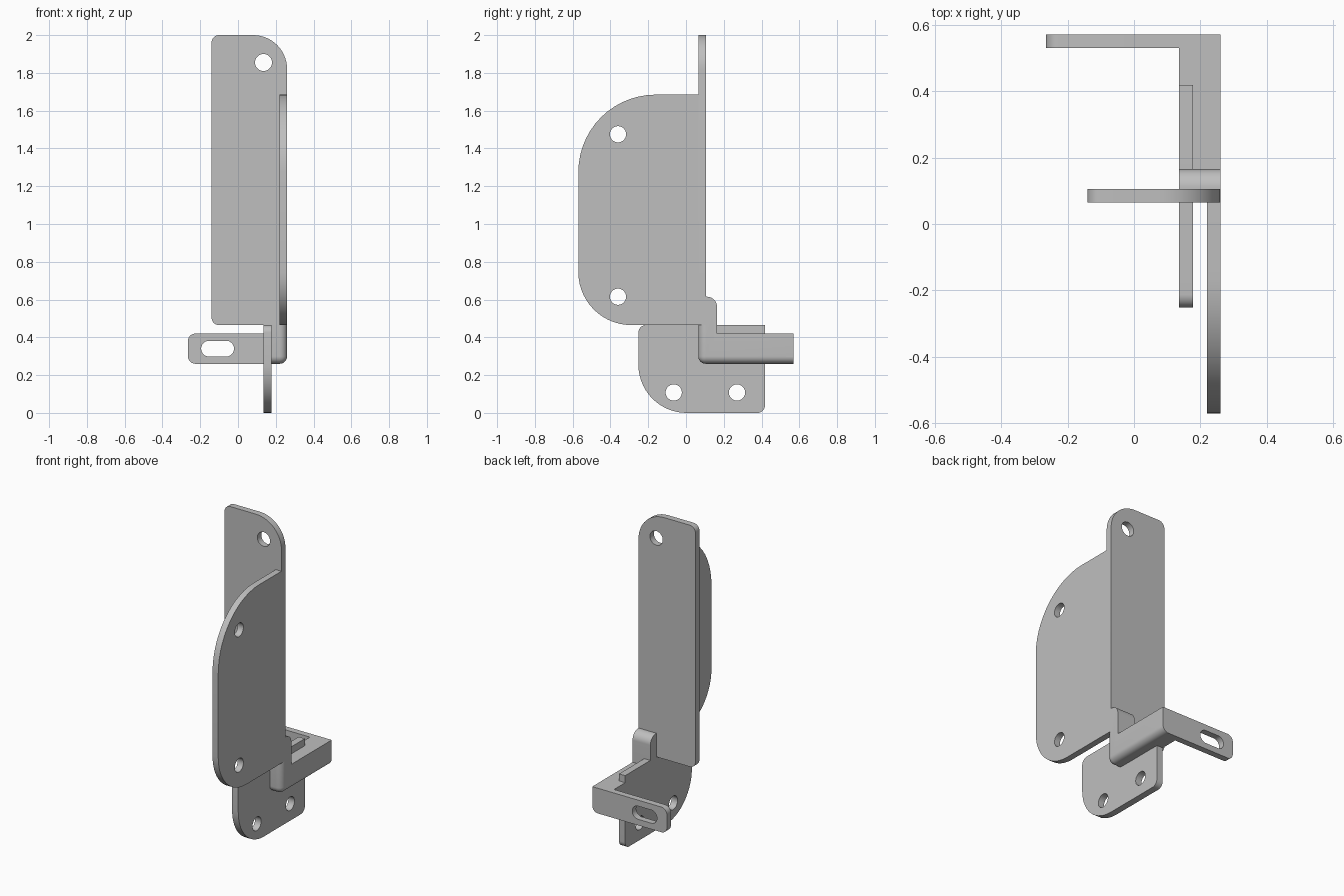
import bpy
import bmesh
from math import cos, sin, pi
from mathutils import Vector

cube = bpy.data.objects.get("Cube")
if cube:
    bpy.data.objects.remove(cube, do_unlink=True)

steel = bpy.data.materials.new("grey steel")
steel.use_nodes = True
GREY = (0.52, 0.52, 0.52, 1)
steel.diffuse_color = GREY
steel.node_tree.nodes["Principled BSDF"].inputs["Base Color"].default_value = GREY


def rounded(corners, steps=14):
    """Outline from right-angled corners given as (u, v, radius)."""
    pts = []
    for i, (u, v, r) in enumerate(corners):
        p = Vector((u, v))
        if r == 0:
            pts.append(p)
            continue
        a = (Vector(corners[i - 1][:2]) - p).normalized() * r
        b = (Vector(corners[(i + 1) % len(corners)][:2]) - p).normalized() * r
        for k in range(steps + 1):
            t = pi / 2 * k / steps
            pts.append(p + a + b - b * cos(t) - a * sin(t))
    return pts


def rect(u0, u1, v0, v1, r):
    """Rectangle; radii start at low-u low-v and run anticlockwise."""
    uv = ((u0, v0), (u1, v0), (u1, v1), (u0, v1))
    return rounded([(*p, q) for p, q in zip(uv, r)])


def hole(u, v, r=0.043, half_length=0.0, n=32):
    """Round hole, or a slot when half_length is set."""
    pts = []
    for k in range(n):
        t = 2 * pi * (k + 0.5) / n
        shift = half_length if cos(t) > 0 else -half_length
        pts.append(Vector((u + shift + r * cos(t), v + r * sin(t))))
    return pts


def plate(name, axis, lo, hi, outline, holes=(), soften=None):
    """Extrude an outline with holes along x or y from lo to hi."""
    bm = bmesh.new()
    edges = []
    for loop in (outline, *holes):
        vs = [bm.verts.new((lo, p.x, p.y) if axis == "x" else (p.x, lo, p.y)) for p in loop]
        edges += [bm.edges.new((vs[i - 1], vs[i])) for i in range(len(vs))]
    if holes:
        bmesh.ops.triangle_fill(bm, use_beauty=True, edges=edges)
    else:
        bm.faces.new(vs)
    res = bmesh.ops.extrude_face_region(bm, geom=bm.faces[:])
    move = Vector((hi - lo, 0, 0)) if axis == "x" else Vector((0, hi - lo, 0))
    bmesh.ops.translate(bm, vec=move, verts=[g for g in res["geom"] if isinstance(g, bmesh.types.BMVert)])
    bmesh.ops.recalc_face_normals(bm, faces=bm.faces[:])
    if soften:
        picked = [e for e in bm.edges if soften(e)]
        bmesh.ops.bevel(bm, geom=picked, offset=0.04, segments=8, profile=0.5, affect="EDGES")
    mesh = bpy.data.meshes.new(name)
    bm.to_mesh(mesh)
    bm.free()
    mesh.materials.append(steel)
    ob = bpy.data.objects.new(name, mesh)
    bpy.context.collection.objects.link(ob)
    bpy.ops.object.select_all(action="DESELECT")
    ob.select_set(True)
    bpy.context.view_layer.objects.active = ob
    bpy.ops.object.shade_smooth_by_angle(angle=0.5)
    return ob


OUT = 0.26            # outer side plane
INNER = 0.135         # inner side plane of the bracket
FRONT, BACK = 0.065, 0.105

# Tall upright plate with one hole
plate("upright_plate", "y", FRONT, BACK,
      rect(-0.14, OUT, 0.465, 2.0, (0.04, 0, 0.18, 0.04)),
      [hole(0.135, 1.855, 0.045)])

# Large side flange with two holes
plate("side_flange", "x", 0.22, OUT,
      rect(-0.57, BACK, 0.465, 1.685, (0.28, 0, 0, 0.41)),
      [hole(-0.36, 1.475), hole(-0.36, 0.615)])

# Lower hanging plate with two holes
plate("lower_plate", "x", INNER, 0.178,
      rect(-0.252, 0.418, 0, 0.465, (0.255, 0.04, 0, 0.04)),
      [hole(-0.065, 0.108), hole(0.27, 0.108)])


# Solid connecting block with its upright tab and softened outer edges
def outer_edge(e):
    def on(i, value):
        return all(abs(v.co[i] - value) < 1e-4 for v in e.verts)
    return sum((on(0, OUT), on(1, FRONT), on(2, 0.26))) == 2


plate("connecting_block", "x", INNER, OUT,
      rounded([(FRONT, 0.26, 0), (0.57, 0.26, 0), (0.57, 0.42, 0), (0.165, 0.42, 0),
               (0.165, 0.615, 0.055), (BACK, 0.615, 0), (BACK, 0.465, 0), (FRONT, 0.465, 0)]),
      soften=outer_edge)

# Rear arm with a slot
plate("rear_arm", "y", 0.53, 0.57,
      rect(-0.265, OUT, 0.26, 0.42, (0.04, 0.04, 0, 0.04)),
      [hole(-0.108, 0.34, 0.042, 0.045)])
